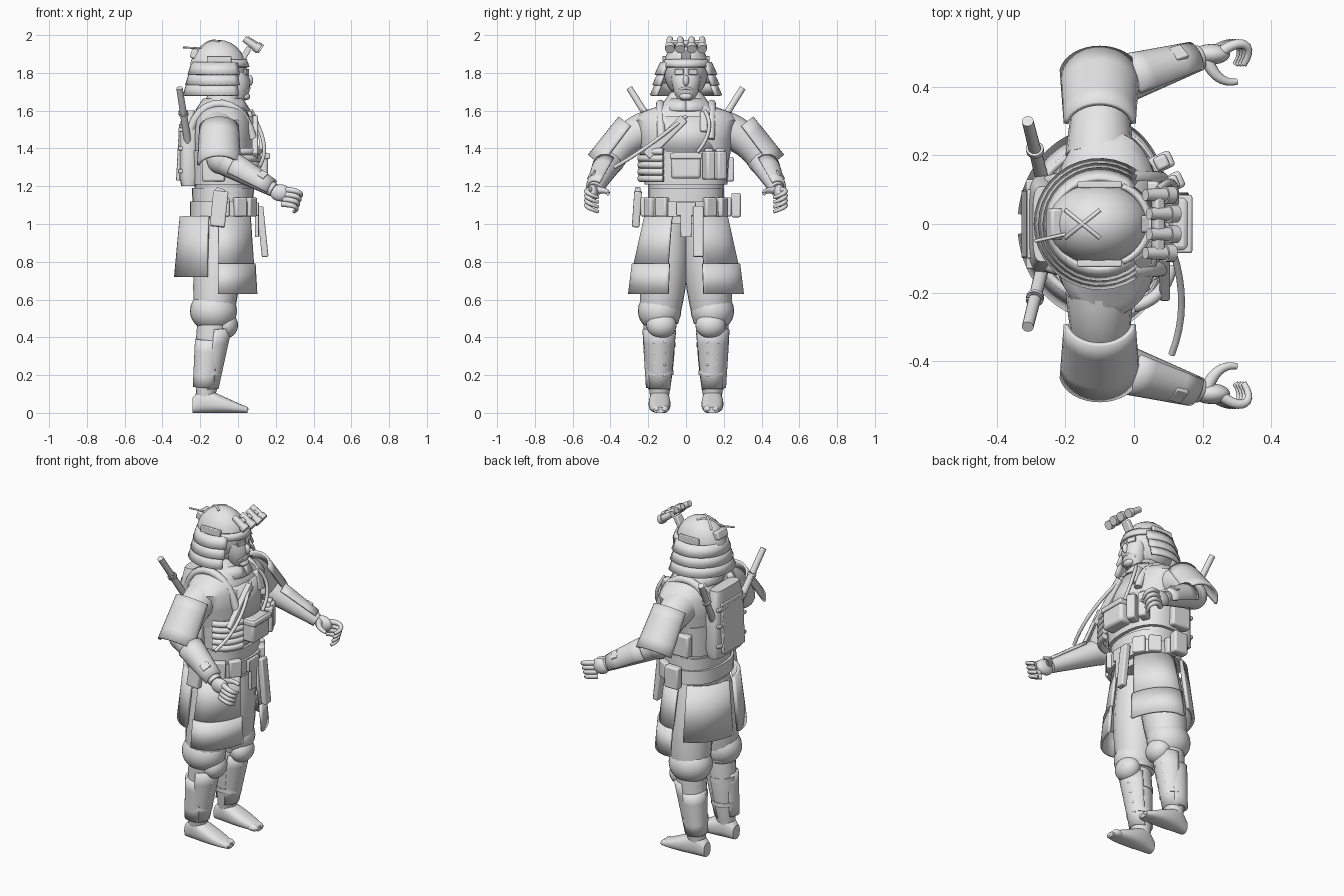
import bpy, bmesh, math
from math import sin, cos, radians, pi
from mathutils import Vector, Matrix

old = bpy.data.objects.get("Cube")
if old:
    bpy.data.objects.remove(old)

grey = bpy.data.materials.new("plain grey")
grey.use_nodes = True
grey.diffuse_color = (.8, .8, .8, 1)
grey.node_tree.nodes["Principled BSDF"].inputs["Base Color"].default_value = grey.diffuse_color


def finish(name, bm, thick=0, bevel=0):
    bmesh.ops.recalc_face_normals(bm, faces=bm.faces)
    mesh = bpy.data.meshes.new(name)
    bm.to_mesh(mesh)
    bm.free()
    mesh.materials.append(grey)
    part = bpy.data.objects.new(name, mesh)
    bpy.context.collection.objects.link(part)
    if thick:
        solid = part.modifiers.new("thickness", 'SOLIDIFY')
        solid.thickness, solid.offset = thick, 0
    if bevel:
        soft = part.modifiers.new("bevel", 'BEVEL')
        soft.width, soft.segments = bevel, 2
    bpy.ops.object.select_all(action='DESELECT')
    part.select_set(True)
    bpy.context.view_layer.objects.active = part
    bpy.ops.object.shade_smooth_by_angle(angle=radians(40))
    return part


def skin(name, rings, closed=True, thick=0):
    """Bridge rows of points; closed rows are capped at both ends."""
    bm = bmesh.new()
    rows = [[bm.verts.new(point) for point in ring] for ring in rings]
    count = len(rows[0])
    for low, high in zip(rows, rows[1:]):
        for i in range(count if closed else count - 1):
            j = (i + 1) % count
            bm.faces.new((low[i], low[j], high[j], high[i]))
    if closed:
        bm.faces.new(rows[0])
        bm.faces.new(rows[-1])
    return finish(name, bm, thick)


def oval(deep, wide, power=1.0, sides=28):
    """Superellipse outline as pairs."""
    def bend(value, size):
        return size * math.copysign(abs(value) ** power, value)
    turns = [2 * pi * i / sides for i in range(sides)]
    return [(bend(cos(a), deep), bend(sin(a), wide)) for a in turns]


def column(name, sections, x=-.08, y=0, power=.85):
    """Upright loft; sections are (height, half depth, half width)."""
    return skin(name, [[(x + u, y + v, z) for u, v in oval(deep, wide, power)] for z, deep, wide in sections])


def bezier(points, t):
    while len(points) > 1:
        points = [a.lerp(b, t) for a, b in zip(points, points[1:])]
    return points[0]


def limb(name, points, start, end, bulge=0, sides=16, steps=10):
    """Round sweep along a bezier, from one radius to another."""
    points = [Vector(p) for p in points]
    rings = []
    for i in range(steps + 1):
        t = i / steps
        ahead = bezier(points, min(t + .01, 1)) - bezier(points, max(t - .01, 0))
        turn = ahead.to_track_quat('Z', 'Y')
        radius = start + (end - start) * t + bulge * sin(pi * t)
        rings.append([bezier(points, t) + turn @ Vector((u, v, 0)) for u, v in oval(radius, radius, sides=sides)])
    return skin(name, rings)


def box(name, place, size, tilt=(0, 0, 0)):
    bm = bmesh.new()
    bmesh.ops.create_cube(bm, size=1, matrix=Matrix.Diagonal((*size, 1)))
    part = finish(name, bm, bevel=min(size) / 5)
    part.location = place
    part.rotation_euler = [radians(angle) for angle in tilt]


def ball(name, place, size):
    bm = bmesh.new()
    bmesh.ops.create_uvsphere(bm, u_segments=24, v_segments=14, radius=1, matrix=Matrix.Diagonal((*size, 1)))
    finish(name, bm).location = place


def wrap(name, start, end, rows, x=-.08, thick=.014, steps=24):
    """Curved plate around the body; rows are (height, half depth, half width)."""
    angles = [radians(start + (end - start) * i / steps) for i in range(steps + 1)]
    skin(name, [[(x + deep * cos(a), wide * sin(a), z) for a in angles] for z, deep, wide in rows], False, thick)


def arch(name, start, end, outward, width, depth, shrink=1.0, thick=.014):
    """Arched plate lying over a limb, scaled by shrink at its far end."""
    outward = outward.normalized()
    side = (end - start).cross(outward).normalized()
    angles = [radians(a) for a in range(-80, 81, 10)]
    rows = []
    for t in (0, .25, .5, .75, 1):
        size = 1 + (shrink - 1) * t
        rows.append([start.lerp(end, t) + size * (side * width * sin(a) + outward * depth * cos(a)) for a in angles])
    skin(name, rows, False, thick)


# Torso, collar, sash and belt
column("torso", [(1, .14, .19), (1.2, .15, .2), (1.45, .165, .25), (1.55, .155, .27), (1.59, .13, .24),
                 (1.63, .11, .13), (1.7, .07, .08)])
column("waist_sash", [(1.1, .16, .2), (1.19, .165, .2)])
column("belt", [(1.04, .175, .215), (1.12, .175, .21)])
column("vest_band", [(1.21, .17, .22), (1.39, .18, .23)])
wrap("collar", 0, 360, [(1.6, .14, .14), (1.66, .1, .1)])
wrap("chest_plate", -48, 48, [(1.38, .18, .2), (1.57, .15, .2)], thick=.025)
for angle in (-90, -60, -35, 35, 60, 90):
    a = radians(angle)
    box("belt_pouch", (.18 * cos(a) - .08, .22 * sin(a), 1.09), (.04, .07, .1), (0, 0, angle))

# Chest pouches, cartridge rolls, radio and sling
box("centre_pouch", (.12, 0, 1.31), (.08, .16, .14))
box("centre_pouch_flap", (.13, 0, 1.36), (.08, .17, .03))
for y in (.12, .18):
    box("magazine_pouch", (.17 - y / 2, y, 1.31), (.07, .05, .15), (0, 0, 25))
    box("magazine", (.17 - y / 2, y, 1.38), (.04, .04, .04), (0, 0, 25))
for i in range(5):
    z = 1.24 + i * .036
    limb("cartridge_roll", [(0, -.24, z), (.09, -.22, z), (.11, -.12, z)], .018, .018)
box("radio", (.065, .1, 1.54), (.04, .05, .11), (0, -15, 0))
limb("radio_cable", [(.07, .1, 1.6), (.13, .16, 1.5), (.12, .06, 1.38)], .01, .01)
box("chest_sheath", (.09, -.11, 1.46), (.03, .28, .05), (45, 0, 0))
limb("sling", [(.08, 0, 1.57), (.18, -.2, 1.4), (.11, -.38, 1.3)], .01, .01)

# Backpack
column("backpack", [(1.2, .04, .13), (1.25, .05, .14), (1.5, .05, .14), (1.6, .035, .11)], x=-.26, power=.5)
box("back_plate", (-.31, 0, 1.38), (.02, .2, .3), (0, 3, 0))
for z in (1.28, 1.4, 1.5):
    box("pack_strap", (-.285, 0, z), (.06, .26, .02))

# Head and face mask
ball("head", (-.06, 0, 1.78), (.11, .085, .13))
column("face_mask", [(1.655, .035, .04), (1.7, .06, .065), (1.76, .065, .077), (1.8, .05, .075)], x=0, power=1)
ball("nose", (.06, 0, 1.76), (.02, .016, .03))
ball("chin", (.04, 0, 1.675), (.025, .035, .02))
limb("mask_mouth", [(.03, -.05, 1.7), (.09, 0, 1.74), (.03, .05, 1.7)], .007, .007)

# Helmet with brim, flared neck guard and night vision
ball("helmet", (-.105, 0, 1.82), (.15, .12, .155))
wrap("helmet_brim", -65, 65, [(1.87, .13, .12), (1.83, .145, .13)], x=-.09)
for i in range(3):
    top, flare = 1.855 - i * .055, i * .013
    wrap("neck_guard_tier", 48 + 4 * i, 312 - 4 * i,
         [(top, .14 + flare, .13 + flare), (top - .065, .16 + flare, .16 + flare)], x=-.1)
box("night_vision_mount", (.04, 0, 1.9), (.03, .05, .08), (0, 30, 0))
box("night_vision_bridge", (.07, 0, 1.955), (.03, .17, .03), (0, 35, 0))
for y in (-.085, -.03, .03, .085):
    rear, lens = Vector((.05 - abs(y) / 5, y, 1.98)), Vector((.13 - abs(y) / 5, y, 1.925))
    limb("night_vision_tube", [rear, lens], .017, .022)
    limb("night_vision_lens", [rear.lerp(lens, .7), lens], .026, .026)
box("helmet_battery", (-.23, 0, 1.9), (.04, .09, .05), (0, 20, 0))
limb("antenna", [(-.2, -.03, 1.93), (-.29, -.05, 1.935)], .005, .005)

# Cloth and gear hanging from the belt
box("front_cloth", (.13, .065, .96), (.035, .055, .27), (0, -6, 0))
box("front_cloth_short", (.1, 0, 1.02), (.02, .06, .18))
box("belt_buckle", (.1, 0, 1.08), (.02, .1, .07))
box("holster", (-.1, -.26, 1.08), (.08, .04, .19), (-4, 6, 0))
box("holster_grip", (-.1, -.255, 1.16), (.05, .03, .06), (0, 20, 0))
box("left_sheath", (-.1, .265, 1.1), (.09, .05, .13))

for s in (-1, 1):
    def at(x, y, z):
        return Vector((x, s * y, z))

    shoulder, elbow, wrist = at(-.1, .2, 1.5), at(-.09, .4, 1.34), at(.19, .485, 1.18)
    hip, knee, ankle = at(-.09, .09, 1.04), at(-.13, .14, .48), at(-.175, .14, .06)

    # Sword grip, shoulder straps, helmet straps and rail, goggle
    grip, blade = at(-.31, .3, 1.72), at(-.26, .1, 1.4)
    limb("sword", [grip, blade], .017, .02)
    limb("sword_guard", [grip.lerp(blade, .4), grip.lerp(blade, .44)], .026, .026)
    limb("shoulder_strap", [at(.08, .13, 1.45), at(.03, .14, 1.69), at(-.2, .14, 1.69), at(-.25, .12, 1.5)], .022, .022)
    limb("helmet_strap", [at(-.2, .04, 1.93), at(-.15, 0, 1.985), at(-.1, -.04, 1.965)], .006, .006)
    box("helmet_ear_rail", at(-.1, .115, 1.87), (.13, .02, .04))
    box("goggle", at(.045, .035, 1.805), (.015, .05, .03), (0, 0, s * 18))
    box("side_pouch", at(-.13, .23, 1.29), (.12, .05, .13))

    # Arm, shoulder plate, forearm guard
    limb("upper_arm", [shoulder, at(-.1, .32, 1.47), elbow], .1, .075)
    ball("elbow", elbow, (.077, .077, .077))
    limb("forearm", [elbow, wrist], .075, .038)
    arch("shoulder_plate", at(-.1, .28, 1.51), at(-.1, .435, 1.3), at(0, .8, .62), .1, .09, 1.12)
    arch("forearm_guard", elbow.lerp(wrist, .25), elbow.lerp(wrist, .95), at(.1, .65, .7), .07, .07, .65)
    for t in (.45, .75):
        box("forearm_buckle", elbow.lerp(wrist, t) + at(.01, .035, .04), (.04, .05, .015), (-s * 40, 28, s * 17))

    # Hand with curled fingers
    ball("palm", wrist + at(.035, .01, -.015), (.055, .03, .045))
    for i in range(4):
        base = wrist + at(.07 - i * .008, .02, -i * .025)
        limb("finger", [base, base + at(.05, .04, 0), base + at(.1, .02, -.02), base + at(.06, -.04, -.04)], .016, .009)
    limb("thumb", [wrist + at(.02, 0, 0), wrist + at(.05, -.08, 0), wrist + at(.11, -.07, -.02)], .02, .009)

    # Hanging skirt plates
    wrap("front_skirt", s * 20, s * 98, [(1.04, .15, .215), (.77, .17, .275)])
    wrap("front_skirt_hem", s * 18, s * 98, [(.79, .175, .28), (.63, .185, .3)])
    wrap("back_skirt", s * 106, s * 174, [(1.04, .2, .22), (.72, .23, .27)], x=-.1, thick=.02)

    # Baggy trousers, knee pad, shin
    limb("trouser_leg", [hip, knee], .1, .1, bulge=.025)
    ball("trouser_cuff", knee + at(0, 0, .06), (.125, .115, .11))
    limb("shin", [knee, ankle], .085, .045, bulge=.01)
    ball("knee_pad", at(-.065, .13, .465), (.065, .08, .07))
    arch("shin_guard", knee.lerp(ankle, .1), knee.lerp(ankle, .85), at(1, .1, .1), .085, .095, .62)
    arch("calf_guard", knee.lerp(ankle, .22), knee.lerp(ankle, .82), at(-.7, .7, 0), .07, .085, .8, thick=.02)
    for z in (.2, .35):
        size = .06 + z / 15
        column("calf_strap", [(z, size, size), (z + .025, size, size)], x=-.18 + z / 10, y=s * .14, power=1)
    for i in range(4):
        for y in (.11, .16):
            ball("shin_stud", knee.lerp(ankle, .25 + i * .14) + at(.08 - i * .007, y - .135, 0), (.01, .01, .01))

    # Foot with split toe
    rings = []
    for i in range(11):
        t = i / 10
        tall = .03 + .13 * (1 - t) * min(1, .4 + 3 * t)
        half = .058 * sin(pi * (.1 + .8 * t)) ** .5
        rings.append([at(.29 * t - .24, .14 + u, tall / 2 + v) for u, v in oval(half, tall / 2, .8)])
    skin("foot", rings)
    for y in (.115, .155):
        ball("toe", at(.02, y, .02), (.035, .024, .02))
